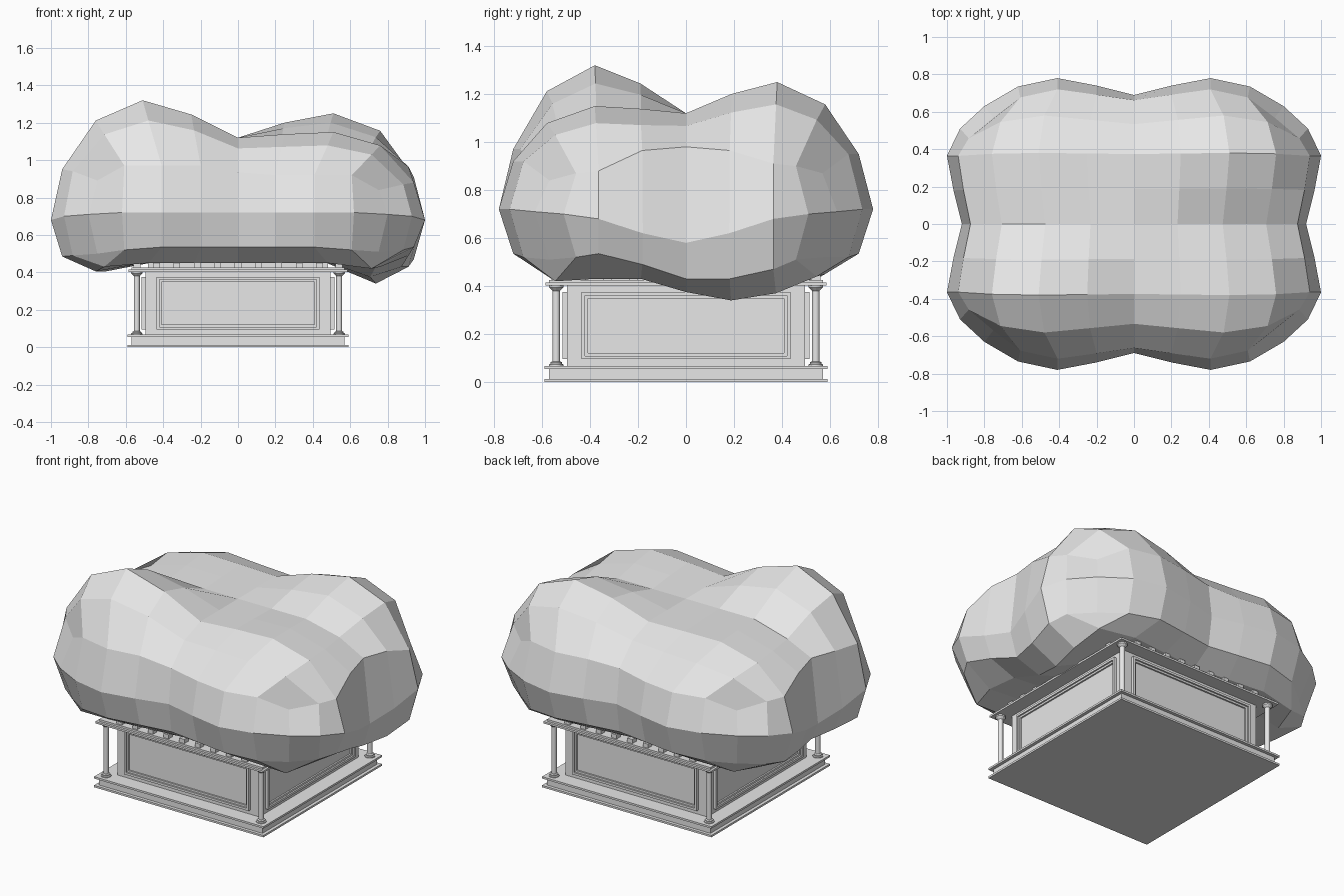
import bpy, bmesh, math
from mathutils import Matrix, Vector

if "Cube" in bpy.data.objects:
    bpy.data.objects.remove(bpy.data.objects["Cube"])

stone = bpy.data.materials.new("pale grey")
stone.diffuse_color = (0.8, 0.8, 0.8, 1)
stone.use_nodes = True
stone.node_tree.nodes["Principled BSDF"].inputs["Base Color"].default_value = stone.diffuse_color

def finish(name, bm):
    bmesh.ops.recalc_face_normals(bm, faces=bm.faces)
    me = bpy.data.meshes.new(name)
    bm.to_mesh(me)
    bm.free()
    me.materials.append(stone)
    ob = bpy.data.objects.new(name, me)
    bpy.context.collection.objects.link(ob)
    return ob

def add_box(bm, x0, x1, y0, y1, z0, z1, rot=0):
    c = Vector(((x0 + x1) / 2, (y0 + y1) / 2, (z0 + z1) / 2))
    m = (Matrix.Rotation(rot, 4, 'Z') @ Matrix.Translation(c)
         @ Matrix.Diagonal((x1 - x0, y1 - y0, z1 - z0, 1)))
    bmesh.ops.create_cube(bm, size=1, matrix=m)

def square_stack(name, layers):
    bm = bmesh.new()
    for r, z0, z1 in layers:
        add_box(bm, -r, r, -r, r, z0, z1)
    return finish(name, bm)

# Plinth, planter body and top rim
square_stack("plinth", [(.59, 0, .012), (.57, .012, .055), (.59, .055, .067)])
square_stack("planter_body", [(.495, .067, .402)])
square_stack("rim", [(.585, .402, .414), (.57, .414, .426), (.48, .426, .46)])

# Moulded panel frames and dentil blocks, repeated on four sides
panels, dentils = bmesh.new(), bmesh.new()
for k in range(4):
    a = k * math.pi / 2
    for w, z0, z1, t, out in ((.435, .095, .375, .014, .515), (.421, .109, .361, .012, .505)):
        add_box(panels, -w, w, -out, -.49, z0, z0 + t, a)
        add_box(panels, -w, w, -out, -.49, z1 - t, z1, a)
        for s in (-1, 1):
            xs = sorted((s * w, s * (w - t)))
            add_box(panels, *xs, -out, -.49, z0 + t, z1 - t, a)
    for i in range(-4, 5):
        add_box(dentils, i * .109 - .018, i * .109 + .018, -.56, -.52, .426, .452, a)
finish("panel_frames", panels)
finish("dentils", dentils)

# Corner columns: turned profile (radius, height)
profile = [(.03, .067), (.03, .073), (.024, .076), (.024, .082), (.016, .086),
           (.016, .38), (.024, .388), (.03, .394), (.03, .402)]
bm = bmesh.new()
for sx in (-1, 1):
    for sy in (-1, 1):
        rings = [[bm.verts.new((sx * .541 + r * math.cos(math.tau * i / 12),
                                sy * .541 + r * math.sin(math.tau * i / 12), z))
                  for i in range(12)] for r, z in profile]
        for lo, hi in zip(rings, rings[1:]):
            for i in range(12):
                bm.faces.new((lo[i], lo[i - 1], hi[i - 1], hi[i]))
        bm.faces.new(rings[0])
        bm.faces.new(rings[-1])
columns = finish("columns", bm)
for p in columns.data.polygons:
    p.use_smooth = abs(p.normal.z) < .3

# Clipped bush: four merged lobes on an 8 x 8 x 2 rounded block
FX, FY = (0, .25, .51, .76, .94), (0, .19, .38, .58, .72)
SX, SY = (.93, .97, 1, .94, .80), (.92, .96, 1, .94, .79)
LOBE, DOME = (0, .62, 1, 1, 1), (1, 1, 1, .69, 0)
PEAK = {(-1, -1): 1.32, (1, 1): 1.25, (1, -1): 1.15, (-1, 1): 1.13}
RING_X, RING_Y = (0, .2, .41, .62, .8), (0, .18, .365, .51, .63)
OUT_X, OUT_Y = (.92, .965, 1, .93, .8), (.69, .74, .78, .735, .63)
# Sagging underside of the right flank, from front to back
RIGHT_EDGE = (.51, .52, .535, .49, .43, .43, .47, .51, .52)
RIGHT_UNDER = (.45, .42, .43, .43, .375, .34, .37, .44, .45)

def sgn(v):
    return -1 if v < 0 else 1

def plan(i, j):
    a, b = abs(i), abs(j)
    sy = SY[a] if b > 2 else 1 - (1 - SY[a]) * .2
    return sgn(i) * FX[a] * SX[b], sgn(j) * FY[b] * sy

def top(i, j):
    a, b = abs(i), abs(j)
    peak = PEAK[sgn(i), sgn(j)]
    h = 1.12 + (peak - 1.12) * LOBE[a] * LOBE[b]
    e = .95 + (peak - 1.25) * .3
    if a == b == 4:
        e -= .08
    elif a == 4:
        e = (.98, .965, e - .02, e - .03)[b] - (.02 if i > 0 and b > 1 else 0)
    elif a == 0:
        e = .935
    return (*plan(i, j), e + (h - e) * DOME[a] * DOME[b])

def middle(i, j):
    a, b = abs(i), abs(j)
    x = OUT_X[b] if a == 4 else RING_X[a]
    y = OUT_Y[a] if b == 4 else RING_Y[b]
    z = .72 if b == 4 and a < 4 else (.58, .62, .68, .70, .71)[b]
    return sgn(i) * x, sgn(j) * y, z

def bottom(i, j):
    a, b = abs(i), abs(j)
    if i == 4:
        z = RIGHT_EDGE[j + 4]
    elif b == 4:
        z = (.535, .535, .535, .52, .5)[a]
    elif a == 4:
        z = (.47, .475, .485, .49)[b]
    elif i == 3:
        z = RIGHT_UNDER[j + 4]
    else:
        z = .405 if a == 3 and b < 3 else .43 if a == 3 else .45
    return (*plan(i, j), z)

bm = bmesh.new()
R = range(-4, 5)
tops = {(i, j): bm.verts.new(top(i, j)) for i in R for j in R}
bots = {(i, j): bm.verts.new(bottom(i, j)) for i in R for j in R}
for grid in (tops, bots):
    for i in range(-4, 4):
        for j in range(-4, 4):
            bm.faces.new([grid[p] for p in ((i, j), (i + 1, j), (i + 1, j + 1), (i, j + 1))])
loop = ([(i, -4) for i in range(-4, 4)] + [(4, j) for j in range(-4, 4)]
        + [(i, 4) for i in range(4, -4, -1)] + [(-4, j) for j in range(4, -4, -1)])
mids = {p: bm.verts.new(middle(*p)) for p in loop}
for p, q in zip(loop, loop[1:] + loop[:1]):
    bm.faces.new((bots[p], bots[q], mids[q], mids[p]))
    bm.faces.new((mids[p], mids[q], tops[q], tops[p]))
finish("bush", bm)
